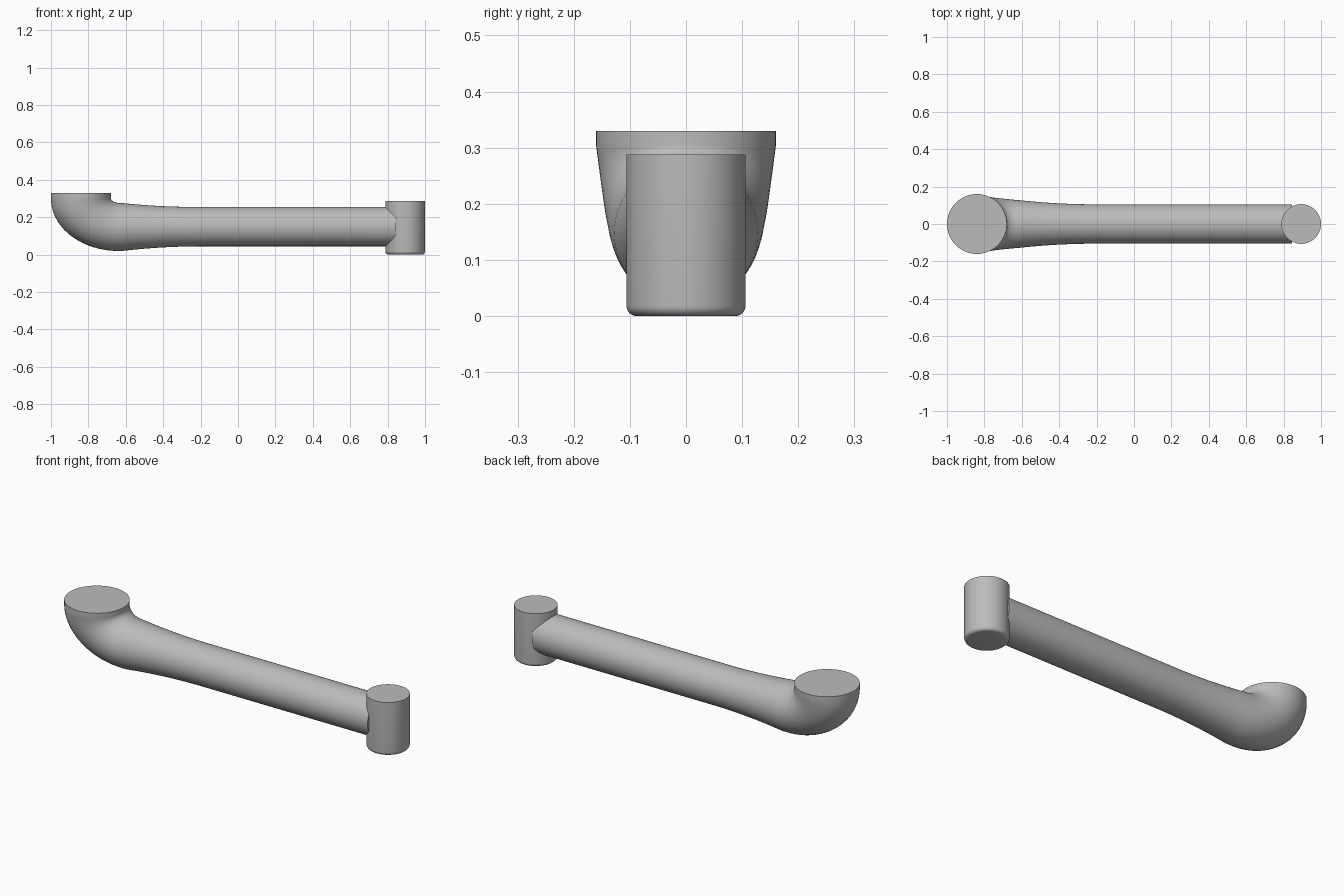
import bpy, bmesh
from math import sin, cos, pi, radians
from mathutils import Vector

cube = bpy.data.objects.get("Cube")
if cube:
    bpy.data.objects.remove(cube)

grey = bpy.data.materials.new("plain grey")
grey.use_nodes = True
colour = (0.5, 0.5, 0.5, 1)
grey.diffuse_color = colour
grey.node_tree.nodes["Principled BSDF"].inputs["Base Color"].default_value = colour

SIDES = 64


def loft(name, rings):
    """Skin elliptical rings given as (outer point, inner point, half width in y)."""
    bm = bmesh.new()
    loops = []
    for outer, inner, width in rings:
        a, b = Vector((outer[0], 0, outer[1])), Vector((inner[0], 0, inner[1]))
        mid, arm = (a + b) / 2, (a - b) / 2
        loops.append([bm.verts.new(mid + arm * cos(2 * pi * i / SIDES)
                                   + Vector((0, width * sin(2 * pi * i / SIDES), 0)))
                      for i in range(SIDES)])
    for p, q in zip(loops, loops[1:]):
        for i in range(SIDES):
            j = (i + 1) % SIDES
            bm.faces.new((p[i], p[j], q[j], q[i]))
    bm.faces.new(loops[0])
    bm.faces.new(loops[-1])
    bmesh.ops.recalc_face_normals(bm, faces=bm.faces)
    mesh = bpy.data.meshes.new(name)
    bm.to_mesh(mesh)
    bm.free()
    mesh.materials.append(grey)
    obj = bpy.data.objects.new(name, mesh)
    bpy.context.collection.objects.link(obj)
    bpy.ops.object.select_all(action='DESELECT')
    obj.select_set(True)
    bpy.context.view_layer.objects.active = obj
    bpy.ops.object.shade_smooth_by_angle(angle=radians(35))
    return obj


# Elbow: straight collar at the mouth, then a quarter turn that narrows
elbow = [((-1, 0.33), (-0.68, 0.33), 0.16)]
STEPS = 20
for k in range(STEPS + 1):
    t = k / STEPS
    c, s = cos(t * pi / 2), sin(t * pi / 2)
    elbow.append(((-0.64 - 0.36 * c, 0.30 - 0.28 * s),
                  (-0.63 - 0.05 * c, 0.305 - 0.029 * s),
                  0.16 - 0.031 * t))

# Arm: flared at the elbow, easing to a straight tube
START, STRAIGHT, END = -0.62, -0.2, 0.845
for k in range(13):
    t = k / 12
    x = START + (STRAIGHT - START) * t
    r = 0.105 + 0.023 * (1 - t) ** 2
    z = 0.15 - 0.002 * (1 - t)
    elbow.append(((x, z - r), (x, z + r), r))
elbow.append(((END, 0.045), (END, 0.255), 0.105))
loft("elbow_and_arm", elbow)

# Upright end socket with a rounded lower rim
CX, R, F = 0.894, 0.106, 0.018
post = []
for k in range(7):
    a = k / 6 * pi / 2
    r, z = R - F + F * sin(a), F - F * cos(a)
    post.append(((CX - r, z), (CX + r, z), r))
post.append(((CX - R, 0.288), (CX + R, 0.288), R))
loft("end_socket", post)
